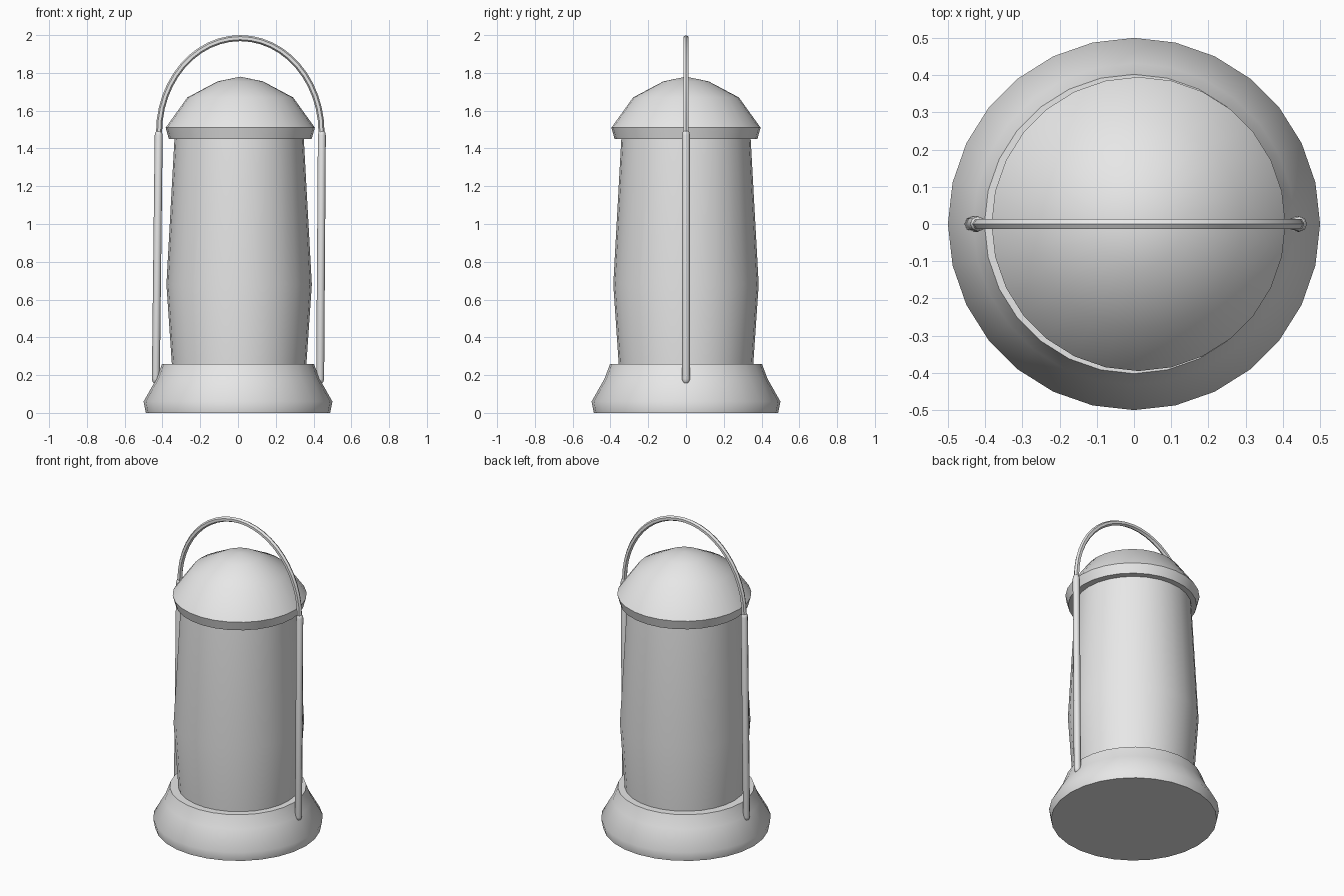
import bpy, bmesh, math
from mathutils import Vector

cube = bpy.data.objects.get("Cube")
if cube:
    bpy.data.objects.remove(cube, do_unlink=True)

SIDES = 28
grey = bpy.data.materials.new("light_grey")
grey.use_nodes = True
grey.diffuse_color = (0.8, 0.8, 0.8, 1)
grey.node_tree.nodes["Principled BSDF"].inputs["Base Color"].default_value = (0.8, 0.8, 0.8, 1)


def finish(name, bm, angle):
    """Turn a bmesh into a shaded, coloured object."""
    bmesh.ops.recalc_face_normals(bm, faces=bm.faces)
    mesh = bpy.data.meshes.new(name)
    bm.to_mesh(mesh)
    bm.free()
    mesh.materials.append(grey)
    obj = bpy.data.objects.new(name, mesh)
    bpy.context.collection.objects.link(obj)
    bpy.ops.object.select_all(action="DESELECT")
    obj.select_set(True)
    bpy.context.view_layer.objects.active = obj
    bpy.ops.object.shade_smooth_by_angle(angle=math.radians(angle))
    return obj


def skin(bm, rings):
    """Bridge consecutive vertex rings with quads."""
    for low, high in zip(rings, rings[1:]):
        n = len(low)
        for i in range(n):
            j = (i + 1) % n
            bm.faces.new((low[i], low[j], high[j], high[i]))


def lathe(name, profile, centre_x=0, tip=None):
    """Revolve (radius, height) points, closing the ends flat or to a tip."""
    bm = bmesh.new()
    rings = []
    for r, z in profile:
        angles = [math.tau * i / SIDES for i in range(SIDES)]
        rings.append([bm.verts.new((centre_x + r * math.cos(a), r * math.sin(a), z)) for a in angles])
    skin(bm, rings)
    bm.faces.new(rings[0])
    if tip:
        apex = bm.verts.new((centre_x, 0, tip))
        for i in range(SIDES):
            bm.faces.new((rings[-1][i], rings[-1][(i + 1) % SIDES], apex))
    else:
        bm.faces.new(rings[-1])
    return finish(name, bm, 45)


def tube(name, path, radii, sides, angle):
    """Sweep a round section along a path in the xz plane."""
    bm = bmesh.new()
    rings = []
    points = [Vector((x, 0, z)) for x, z in path]
    across = Vector((0, 1, 0))
    for i, (p, r) in enumerate(zip(points, radii)):
        along = (points[min(i + 1, len(points) - 1)] - points[max(i - 1, 0)]).normalized()
        out = across.cross(along)
        turns = [math.tau * k / sides for k in range(sides)]
        rings.append([bm.verts.new(p + r * (out * math.cos(t) + across * math.sin(t))) for t in turns])
    skin(bm, rings)
    bm.faces.new(rings[0])
    bm.faces.new(rings[-1])
    return finish(name, bm, angle)


# Flared base, globe and domed cap
lathe("base", [(0.488, 0), (0.5, 0.06), (0.432, 0.18), (0.402, 0.26)])
lathe("globe", [(0.355, 0.24), (0.385, 0.68), (0.342, 1.46)], 0.006)
lathe("cap", [(0.378, 1.45), (0.395, 1.51), (0.28, 1.67), (0.12, 1.755)], 0.012, 1.78)

# Side bars with rounded ends
for name, foot, head in (("right_bar", -0.435, -0.42), ("left_bar", 0.435, 0.444)):
    tube(name,
         [(foot, 0.155), (foot, 0.163), (foot, 0.18), (head, 1.47), (head, 1.485), (head, 1.495)],
         [0.008, 0.017, 0.021, 0.021, 0.018, 0.01], 8, 60)

# Arched handle joining the bars
STEPS = 24
arc = [math.pi * i / STEPS for i in range(STEPS + 1)]
tube("handle", [(0.012 + 0.43 * math.cos(a), 1.485 + 0.499 * math.sin(a)) for a in arc],
     [0.016] * len(arc), 6, 45)
